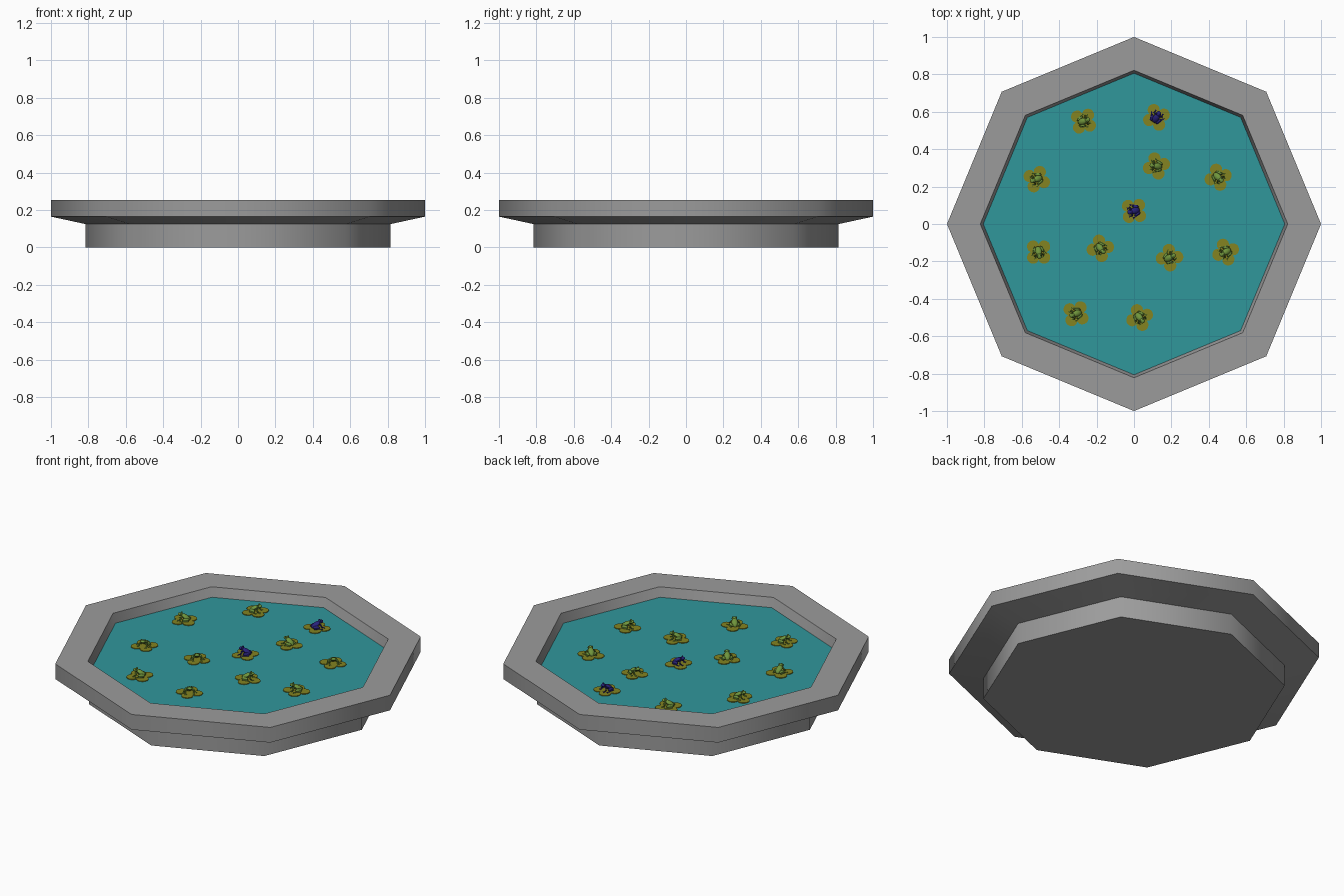
import bpy, bmesh
from math import sin, cos, pi, radians
from mathutils import Matrix, Vector

cube = bpy.data.objects.get("Cube")
if cube:
    bpy.data.objects.remove(cube)

WATER_Z = 0.2


def material(name, r, g, b):
    m = bpy.data.materials.new(name)
    m.use_nodes = True
    m.diffuse_color = (r, g, b, 1)
    m.node_tree.nodes["Principled BSDF"].inputs["Base Color"].default_value = (r, g, b, 1)
    return m


stone = material("grey_stone", 0.33, 0.33, 0.33)
water_mat = material("teal_water", 0.03, 0.31, 0.33)
pad_mat = material("olive_pad", 0.23, 0.23, 0.015)
green = material("frog_green", 0.16, 0.3, 0.045)
blue = material("frog_blue", 0.022, 0.016, 0.2)


def to_mesh(name, bm, mat):
    bmesh.ops.recalc_face_normals(bm, faces=bm.faces)
    mesh = bpy.data.meshes.new(name)
    bm.to_mesh(mesh)
    bm.free()
    mesh.materials.append(mat)
    return mesh


def place(name, mesh, loc=(0, 0, 0), yaw=0, smooth=None):
    ob = bpy.data.objects.new(name, mesh)
    bpy.context.collection.objects.link(ob)
    ob.location = loc
    ob.rotation_euler.z = radians(yaw)
    if smooth:
        bpy.ops.object.select_all(action='DESELECT')
        ob.select_set(True)
        bpy.context.view_layer.objects.active = ob
        bpy.ops.object.shade_smooth_by_angle(angle=radians(smooth))
    return ob


def ring(bm, radius, z, n=8):
    return [bm.verts.new((radius * cos(2 * pi * i / n), radius * sin(2 * pi * i / n), z))
            for i in range(n)]


# Octagonal basin: closed foot, flared underside, rim and inner wall
bm = bmesh.new()
profile = [(0.815, 0), (0.815, 0.125), (1, 0.165), (1, 0.255), (0.822, 0.255), (0.805, WATER_Z - 0.004)]
rings = [ring(bm, r, z) for r, z in profile]
bm.faces.new(rings[0])
for a, b in zip(rings, rings[1:]):
    for i in range(8):
        j = (i + 1) % 8
        bm.faces.new((a[i], a[j], b[j], b[i]))
place("basin", to_mesh("basin", bm, stone), smooth=50)

# Water surface
bm = bmesh.new()
bm.faces.new(ring(bm, 0.808, WATER_Z))
place("water", to_mesh("water", bm, water_mat))

# Lily pad with four rounded petals
bm = bmesh.new()
steps = 48
outline = []
for i in range(steps):
    t = 2 * pi * i / steps
    r = 0.042 + 0.032 * abs(cos(2 * t)) ** 0.7
    outline.append(bm.verts.new((r * cos(t), r * sin(t), 0)))
centre = bm.verts.new((0, 0, 0.004))
top = [bm.verts.new((v.co.x, v.co.y, 0.004)) for v in outline]
for i in range(steps):
    j = (i + 1) % steps
    bm.faces.new((outline[i], outline[j], top[j], top[i]))
    bm.faces.new((top[i], top[j], centre))
pad_mesh = to_mesh("lily_pad", bm, pad_mat)


def blob(bm, centre, size, pitch=0, yaw=0):
    m = (Matrix.Translation(centre) @ Matrix.Rotation(radians(yaw), 4, 'Z')
         @ Matrix.Rotation(radians(pitch), 4, 'Y') @ Matrix.Diagonal((*size, 1)))
    bmesh.ops.create_uvsphere(bm, u_segments=10, v_segments=6, radius=1, matrix=m)


def limb(bm, a, b, radius):
    a, b = Vector(a), Vector(b)
    turn = (b - a).to_track_quat('Z', 'Y').to_matrix().to_4x4()
    bmesh.ops.create_cone(bm, cap_ends=True, segments=6, radius1=radius, radius2=radius * 0.7,
                          depth=(b - a).length, matrix=Matrix.Translation((a + b) / 2) @ turn)


# Sitting frog facing +x
def frog(mat):
    bm = bmesh.new()
    blob(bm, (-0.006, 0, 0.018), (0.03, 0.018, 0.013), pitch=-30)
    blob(bm, (0.021, 0, 0.031), (0.016, 0.015, 0.009), pitch=-8)
    for s in (-1, 1):
        blob(bm, (0.018, s * 0.01, 0.038), (0.005, 0.004, 0.005))
        blob(bm, (-0.013, s * 0.02, 0.01), (0.02, 0.007, 0.009), yaw=s * 20)
        limb(bm, (-0.028, s * 0.022, 0.004), (0.006, s * 0.034, 0.003), 0.004)
        limb(bm, (0.013, s * 0.013, 0.022), (0.017, s * 0.024, 0.01), 0.005)
        limb(bm, (0.017, s * 0.024, 0.01), (0.025, s * 0.021, 0.001), 0.004)
        for toe in (-0.006, 0, 0.006):
            limb(bm, (0.004, s * 0.034, 0.002), (0.016, s * 0.036 + toe, 0.001), 0.002)
            limb(bm, (0.024, s * 0.021, 0.002), (0.034, s * 0.022 + toe, 0.001), 0.002)
    return to_mesh("frog", bm, mat)


green_mesh, blue_mesh = frog(green), frog(blue)

# x, y, pad turn, frog heading
spots = [
    (-0.27, 0.55, 55, 20), (-0.52, 0.24, 67, 200), (0.12, 0.31, 15, 170),
    (0.45, 0.25, 15, 315), (-0.51, -0.15, 45, 280), (-0.18, -0.13, 10, 310),
    (0.19, -0.18, 5, 30), (0.49, -0.15, 20, 210), (-0.31, -0.48, 55, 200),
    (0.03, -0.5, 20, 310), (0, 0.07, 50, 195), (0.12, 0.57, 20, 60),
]
for k, (x, y, turn, heading) in enumerate(spots):
    is_blue = k >= len(spots) - 2
    place("lily_pad", pad_mesh, (x, y, WATER_Z + 0.001), turn)
    place("blue_frog" if is_blue else "green_frog", blue_mesh if is_blue else green_mesh,
          (x, y, WATER_Z + 0.005), heading, smooth=40)
